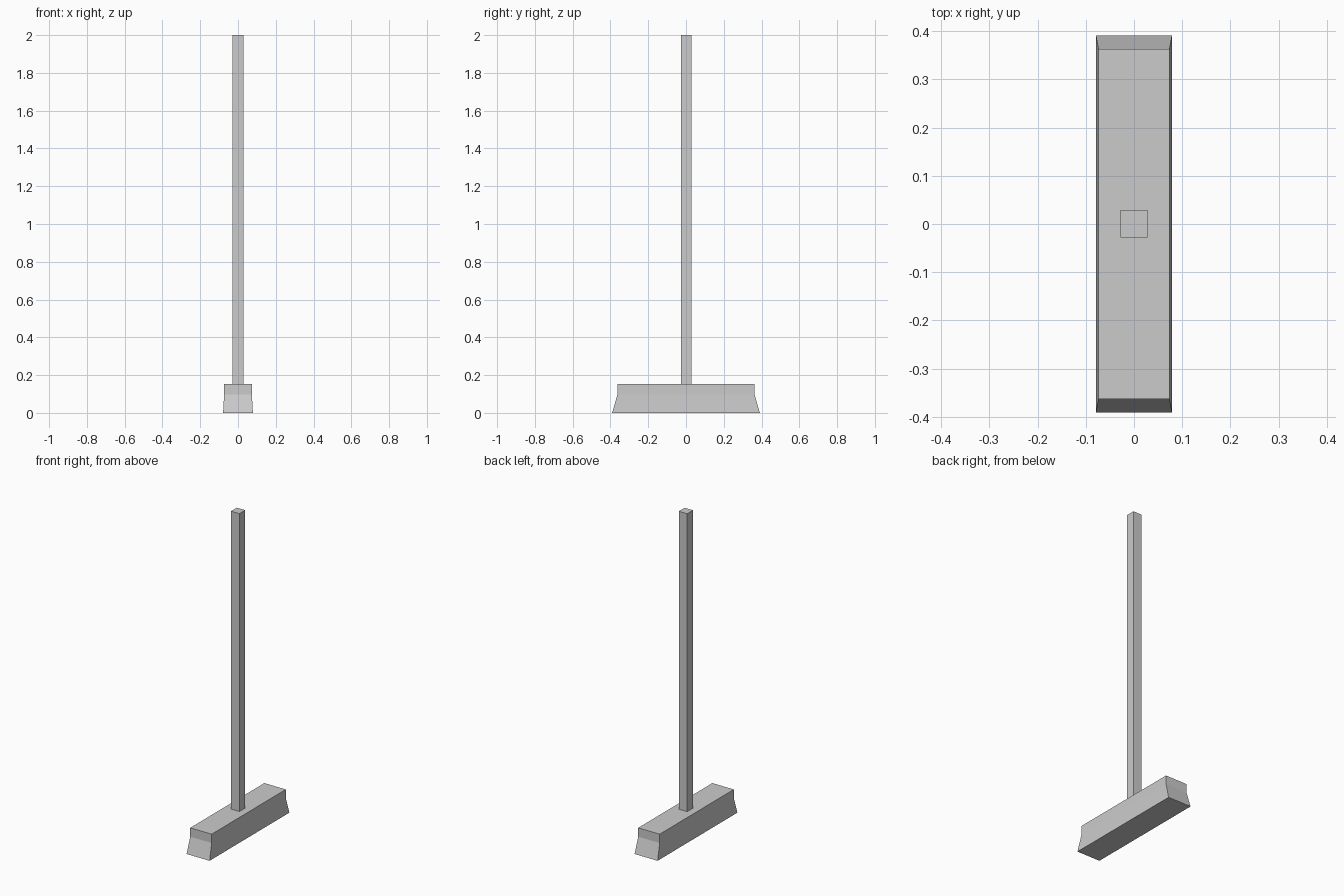
import bpy, bmesh

if "Cube" in bpy.data.objects:
    bpy.data.objects.remove(bpy.data.objects["Cube"])


def tapered_box(name, x, y, sections):
    """Closed square-cornered body; sections are (half_x, half_y, z) from bottom to top."""
    bm = bmesh.new()
    rings = [[bm.verts.new((x + sx * hx, y + sy * hy, z))
              for sx, sy in ((-1, -1), (1, -1), (1, 1), (-1, 1))]
             for hx, hy, z in sections]
    bm.faces.new(rings[0][::-1])
    bm.faces.new(rings[-1])
    for low, high in zip(rings, rings[1:]):
        for i in range(4):
            j = (i + 1) % 4
            bm.faces.new((low[i], low[j], high[j], high[i]))
    mesh = bpy.data.meshes.new(name)
    bm.to_mesh(mesh)
    bm.free()
    obj = bpy.data.objects.new(name, mesh)
    bpy.context.collection.objects.link(obj)
    return obj


# Broom head: straight block on top, flared bristles below
tapered_box("broom_head", 0, 0,
            [(0.079, 0.391, 0), (0.0735, 0.363, 0.098), (0.0735, 0.363, 0.153)])

# Long square handle
tapered_box("handle", 0, 0.001, [(0.0285, 0.0285, 0.153), (0.0285, 0.0285, 2.0)])
